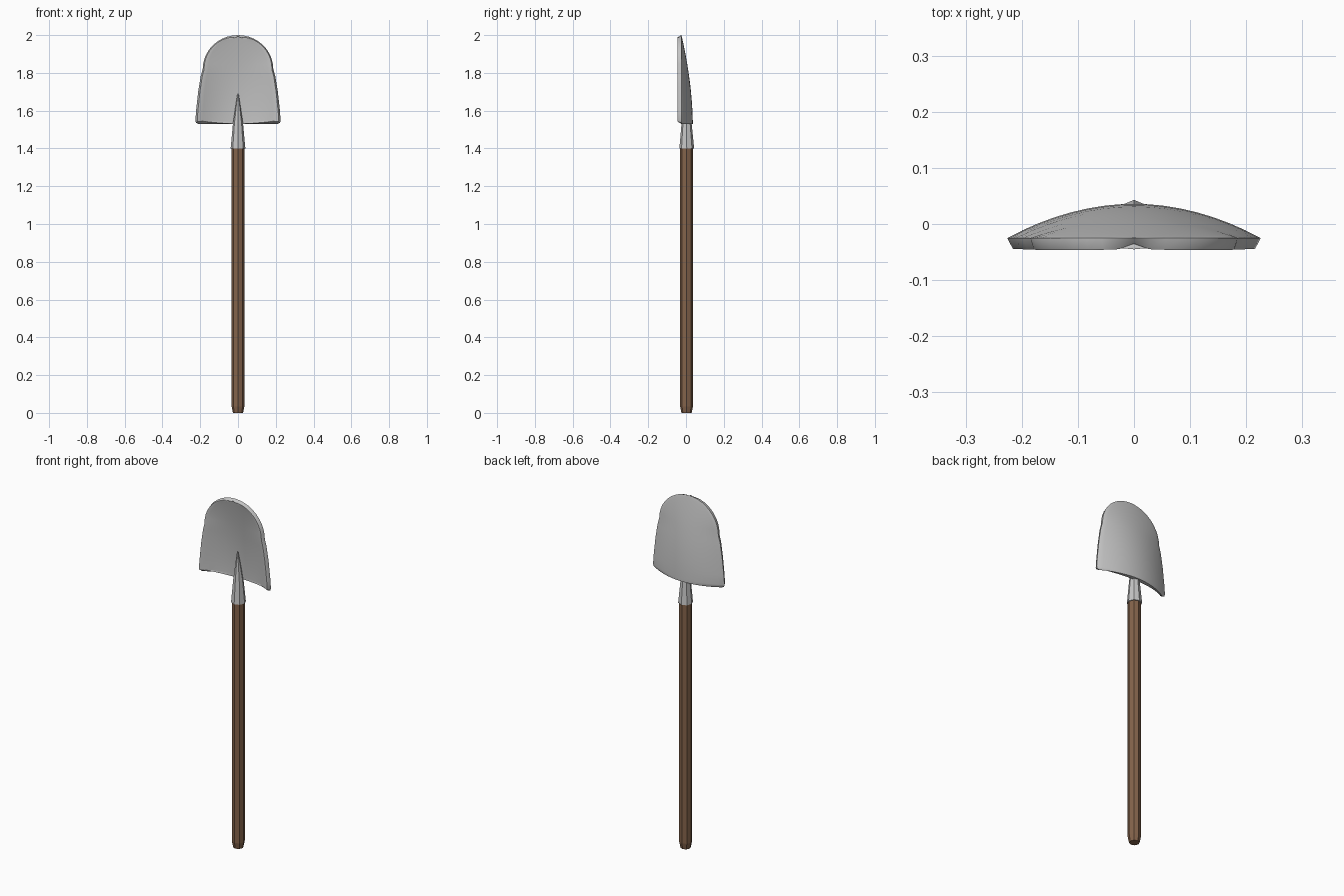
import bpy, bmesh, math

if "Cube" in bpy.data.objects:
    bpy.data.objects.remove(bpy.data.objects["Cube"])


def material(name, rgb):
    m = bpy.data.materials.new(name)
    m.diffuse_color = (*rgb, 1)
    m.use_nodes = True
    m.node_tree.nodes["Principled BSDF"].inputs["Base Color"].default_value = m.diffuse_color
    return m


WOOD = material("brown wood", (0.23, 0.125, 0.07))
STEEL = material("grey steel", (0.56, 0.56, 0.56))


def finish(bm, name, mat):
    bmesh.ops.remove_doubles(bm, verts=bm.verts, dist=1e-5)
    bmesh.ops.recalc_face_normals(bm, faces=bm.faces)
    me = bpy.data.meshes.new(name)
    bm.to_mesh(me)
    bm.free()
    me.materials.append(mat)
    ob = bpy.data.objects.new(name, me)
    bpy.context.collection.objects.link(ob)
    return ob


def octagon_tube(name, rings, mat):
    """Eight-sided tube through rings of (z, radius, centre y)."""
    bm = bmesh.new()
    loops = []
    for z, r, cy in rings:
        loops.append([bm.verts.new((r * math.cos(k * math.pi / 4),
                                    cy + r * math.sin(k * math.pi / 4), z))
                      for k in range(8)])
    for a, b in zip(loops, loops[1:]):
        for k in range(8):
            bm.faces.new((a[k], a[(k + 1) % 8], b[(k + 1) % 8], b[k]))
    bm.faces.new(loops[0])
    bm.faces.new(loops[-1])
    return finish(bm, name, mat)


# Wooden shaft with chamfered foot
octagon_tube("handle", [(0, 0.027, 0.003), (0.035, 0.034, 0.003),
                        (1.41, 0.034, 0.003)], WOOD)

# Tapered steel socket running up the hollow of the blade
octagon_tube("socket", [(1.40, 0.039, 0.004), (1.53, 0.027, 0.003),
                        (1.69, 0.003, -0.004)], STEEL)

# Dished blade: half-widths by height
OUTLINE = [(1.53, 0.227), (1.60, 0.222), (1.70, 0.211), (1.78, 0.198),
           (1.82, 0.187)]


def half_width(z):
    if z >= 1.82:  # elliptical tip
        return 0.187 * math.sqrt(max(0, 1 - ((z - 1.82) / 0.18) ** 2)) ** 1.0
    for (z0, w0), (z1, w1) in zip(OUTLINE, OUTLINE[1:]):
        if z <= z1:
            return w0 + (w1 - w0) * (z - z0) / (z1 - z0)


bm = bmesh.new()
COLS = 16
heights = [1.53, 1.536, 1.548, 1.60, 1.65, 1.70, 1.74, 1.78]
heights += [1.82 + 0.18 * math.sin(i * math.pi / 20) for i in range(11)]
rows = []
for z in heights:
    w = half_width(z)
    if z < 1.548:  # rounded lower corners
        d = (1.548 - z) / 0.018
        w -= 0.016 * (1 - math.sqrt(max(0, 1 - d * d)))
    crown = 0.036 - 0.060 * ((z - 1.53) / 0.47) ** 1.8
    rows.append([])
    for c in range(COLS + 1):
        t = 2 * c / COLS - 1
        y = crown - (crown + 0.025) * t * t
        rows[-1].append(bm.verts.new((w * t, y, z)))
for a, b in zip(rows, rows[1:]):
    for c in range(COLS):
        bm.faces.new((a[c], a[c + 1], b[c + 1], b[c]))
bmesh.ops.dissolve_degenerate(bm, edges=bm.edges, dist=1e-5)
blade = finish(bm, "blade", STEEL)
if sum(p.normal.y for p in blade.data.polygons) < 0:
    blade.data.flip_normals()

# Thickness grows towards the front, with softly rounded rim
sol = blade.modifiers.new("thickness", "SOLIDIFY")
sol.thickness = 0.022
sol.offset = -1
bev = blade.modifiers.new("rounded rim", "BEVEL")
bev.width = 0.004
bev.segments = 2
bev.limit_method = "ANGLE"
bev.angle_limit = math.radians(50)

bpy.ops.object.select_all(action="DESELECT")
blade.select_set(True)
bpy.context.view_layer.objects.active = blade
bpy.ops.object.shade_smooth_by_angle(angle=math.radians(40))
